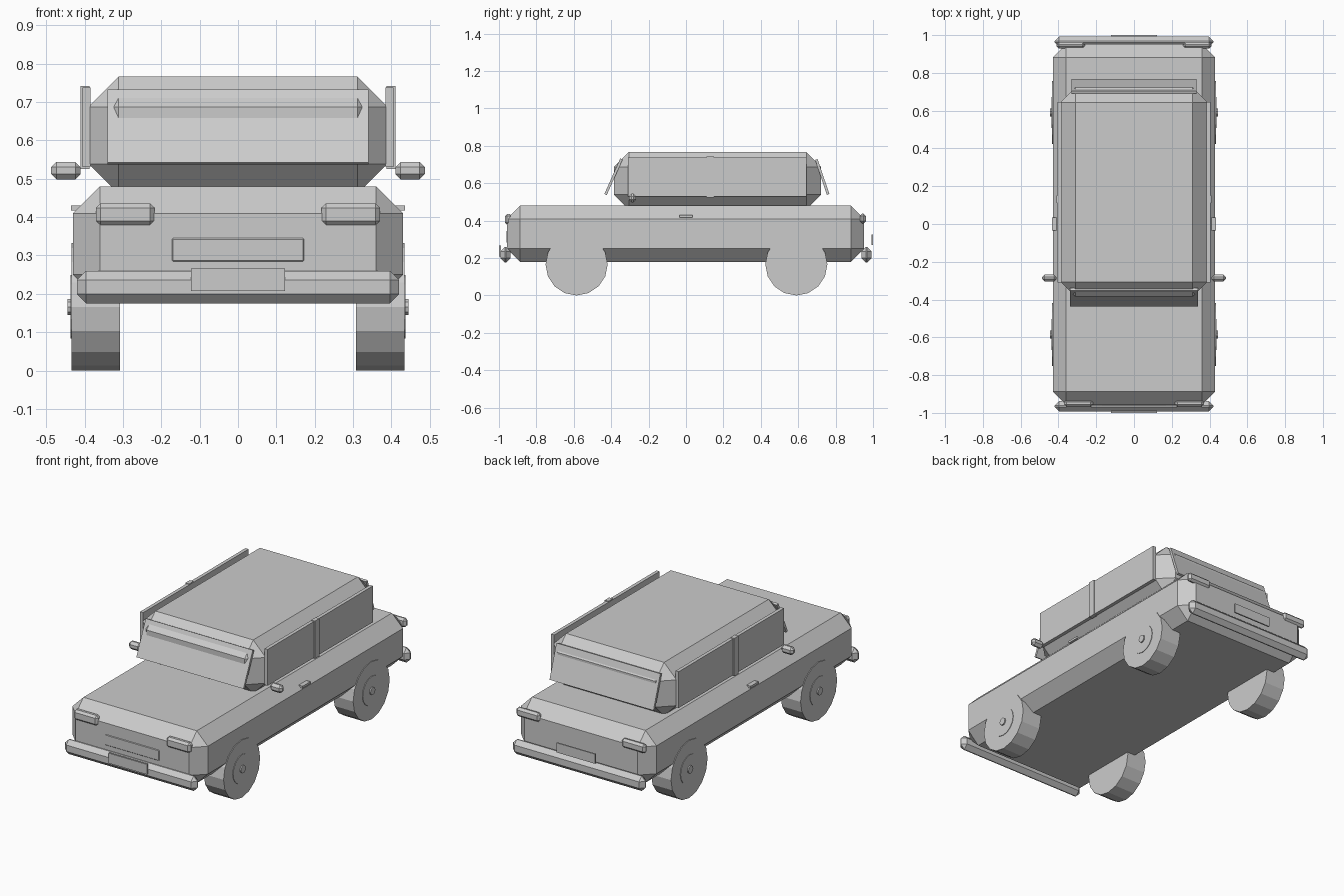
import bpy, bmesh, math
from mathutils import Matrix, Vector

cube = bpy.data.objects.get("Cube")
if cube:
    bpy.data.objects.remove(cube, do_unlink=True)

grey = bpy.data.materials.new("plain_grey")
grey.use_nodes = True
COLOUR = (0.6, 0.6, 0.6, 1)
grey.diffuse_color = COLOUR
grey.node_tree.nodes["Principled BSDF"].inputs["Base Color"].default_value = COLOUR


def finish(name, bm):
    mesh = bpy.data.meshes.new(name)
    bmesh.ops.recalc_face_normals(bm, faces=bm.faces)
    bm.to_mesh(mesh)
    bm.free()
    mesh.materials.append(grey)
    obj = bpy.data.objects.new(name, mesh)
    bpy.context.collection.objects.link(obj)
    return obj


def box(name, x, y, z, bevel=0, tilt=0):
    """Box spanning the given ranges, optionally chamfered and leaned about x."""
    size = [b - a for a, b in (x, y, z)]
    centre = Vector([(a + b) / 2 for a, b in (x, y, z)])
    bm = bmesh.new()
    bmesh.ops.create_cube(bm, size=1)
    bmesh.ops.scale(bm, vec=size, verts=bm.verts)
    if bevel:
        bmesh.ops.bevel(bm, geom=bm.edges[:], offset=bevel, segments=1,
                        affect='EDGES', profile=0.5)
    bm.transform(Matrix.Translation(centre) @ Matrix.Rotation(tilt, 4, 'X'))
    return finish(name, bm)


def pane(name, half_width, bottom, top, thick=0.014):
    """Leaning window pane between a bottom and a top (y, z) point."""
    dy, dz = top[0] - bottom[0], top[1] - bottom[1]
    y, z = (top[0] + bottom[0]) / 2, (top[1] + bottom[1]) / 2
    half = math.hypot(dy, dz) / 2
    box(name, (-half_width, half_width), (y - thick / 2, y + thick / 2),
        (z - half, z + half), tilt=-math.atan2(dy, dz))


def disc(name, x0, x1, y, z, radius, sides):
    """Cylinder lying along x, with one vertex at the bottom."""
    bm = bmesh.new()
    bmesh.ops.create_cone(bm, cap_ends=True, segments=sides, radius1=radius,
                          radius2=radius, depth=abs(x1 - x0))
    bm.transform(Matrix.Translation(((x0 + x1) / 2, y, z))
                 @ Matrix.Rotation(math.pi / 2, 4, 'Y'))
    finish(name, bm)


# Body and cabin
box("body", (-0.43, 0.43), (-0.958, 0.952), (0.18, 0.48), 0.07)
box("cabin", (-0.39, 0.39), (-0.385, 0.722), (0.46, 0.766), 0.079)

# Front and rear glass
pane("windshield", 0.34, (-0.43, 0.54), (-0.345, 0.73))
pane("rear_window", 0.33, (0.76, 0.54), (0.697, 0.727))

# Bumpers and number plates
box("front_bumper", (-0.42, 0.42), (-0.992, -0.938), (0.175, 0.26), 0.024)
box("rear_bumper", (-0.42, 0.42), (0.938, 0.992), (0.175, 0.26), 0.024)
box("front_plate", (-0.122, 0.122), (-1.0, -0.99), (0.208, 0.266))
box("rear_plate", (-0.122, 0.122), (0.992, 1.0), (0.27, 0.325))

# Grille panel
box("grille", (-0.172, 0.172), (-0.961, -0.95), (0.284, 0.345), 0.003)

# Parts repeated on both sides
for side, s in (("left", 1), ("right", -1)):
    def span(a, b):
        return tuple(sorted((s * a, s * b)))

    box(side + "_window", span(0.385, 0.405), (-0.31, 0.645), (0.53, 0.738))
    box(side + "_pillar", span(0.387, 0.411), (0.11, 0.15), (0.525, 0.742))
    box(side + "_mirror", span(0.41, 0.487), (-0.305, -0.267), (0.498, 0.544), 0.014)
    box(side + "_headlight", span(0.217, 0.37), (-0.968, -0.93), (0.378, 0.436), 0.012)
    box(side + "_tail_light", span(0.26, 0.41), (0.93, 0.962), (0.385, 0.437), 0.012)
    box(side + "_door_handle", span(0.41, 0.435), (-0.035, 0.035), (0.417, 0.43))
    for end, y in (("front", -0.585), ("rear", 0.59)):
        tag = side + "_" + end
        disc(tag + "_wheel", s * 0.308, s * 0.434, y, 0.166, 0.166, 16)
        disc(tag + "_hubcap", s * 0.42, s * 0.437, y, 0.166, 0.083, 16)
        disc(tag + "_hub", s * 0.42, s * 0.444, y, 0.166, 0.022, 10)
